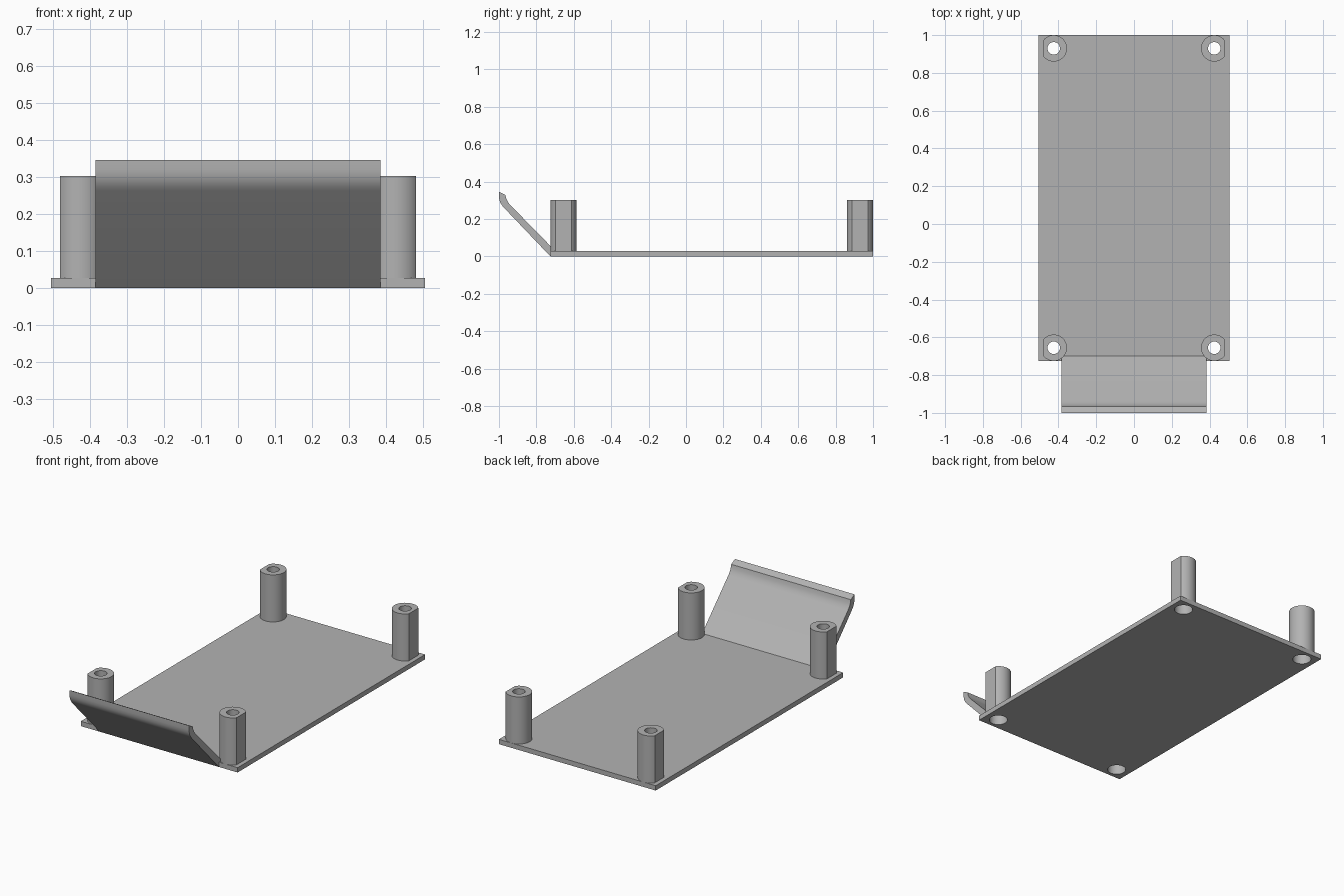
import bpy
import bmesh
from math import cos, sin, tau, radians

cube = bpy.data.objects.get("Cube")
if cube:
    bpy.data.objects.remove(cube, do_unlink=True)

# Shared dimensions
PLATE_T = 0.028
POST_TOP = 0.302
POST_R, FLAT_X = 0.07, 0.055
HOLE_R, BORE_R, BORE_TOP = 0.033, 0.05, 0.2
POST_X, FRONT_Y, BACK_Y = 0.425, -0.655, 0.93
SEGMENTS = 48

grey = bpy.data.materials.new("plain grey")
grey.use_nodes = True
GREY = (0.45, 0.45, 0.45, 1)
grey.diffuse_color = GREY
grey.node_tree.nodes["Principled BSDF"].inputs["Base Color"].default_value = GREY


def finish(name, bm):
    bmesh.ops.recalc_face_normals(bm, faces=bm.faces)
    mesh = bpy.data.meshes.new(name)
    bm.to_mesh(mesh)
    bm.free()
    mesh.materials.append(grey)
    obj = bpy.data.objects.new(name, mesh)
    bpy.context.collection.objects.link(obj)
    return obj


def activate(obj):
    bpy.ops.object.select_all(action="DESELECT")
    obj.select_set(True)
    bpy.context.view_layer.objects.active = obj


def smooth(obj):
    activate(obj)
    bpy.ops.object.shade_smooth_by_angle(angle=radians(28))


def prism(name, profile, axis_point, start, end):
    """Extrude a closed profile between two positions."""
    bm = bmesh.new()
    a, b = [[bm.verts.new(axis_point(p, s)) for p in profile] for s in (start, end)]
    bm.faces.new(a)
    bm.faces.new(b)
    for i in range(len(a)):
        j = (i + 1) % len(a)
        bm.faces.new((a[i], a[j], b[j], b[i]))
    return finish(name, bm)


def circle(radius, cx=0, cy=0):
    return [(cx + radius * cos(tau * i / SEGMENTS), cy + radius * sin(tau * i / SEGMENTS))
            for i in range(SEGMENTS)]


def upright(p, z):
    return (p[0], p[1], z)


def sideways(p, x):
    return (x, p[0], p[1])


def post(name, cx, cy):
    """Hollow stepped post with a flat on its outer side."""
    side = 1 if cx > 0 else -1
    rings = [(POST_R, PLATE_T), (POST_R, POST_TOP), (HOLE_R, POST_TOP),
             (HOLE_R, BORE_TOP), (BORE_R, BORE_TOP), (BORE_R, PLATE_T)]
    bm = bmesh.new()
    loops = [[bm.verts.new((cx + side * min(x, FLAT_X), cy + y, z))
              for x, y in circle(r)] for r, z in rings]
    for k, a in enumerate(loops):
        b = loops[(k + 1) % len(loops)]
        for i in range(SEGMENTS):
            j = (i + 1) % SEGMENTS
            bm.faces.new((a[i], a[j], b[j], b[i]))
    smooth(finish(name, bm))


# Base plate
outline = [(-0.505, -0.725), (0.505, -0.725), (0.505, 1), (-0.505, 1)]
base = prism("base_plate", outline, upright, 0, PLATE_T)

# Posts, each with a matching hole through the plate
for end, y in (("front", FRONT_Y), ("back", BACK_Y)):
    for side, x in (("left", POST_X), ("right", -POST_X)):
        post(f"{end}_{side}_post", x, y)
        cutter = prism("hole_cutter", circle(BORE_R, x, y), upright, -0.1, 0.1)
        cutter.hide_render = True
        cut = base.modifiers.new("hole", "BOOLEAN")
        cut.operation = "DIFFERENCE"
        cut.solver = "EXACT"
        cut.object = cutter
        activate(base)
        bpy.ops.object.modifier_apply(modifier=cut.name)
        bpy.data.objects.remove(cutter, do_unlink=True)
smooth(base)

# Sloping front flap with a curved lip
flap_profile = [(-0.725, 0), (-0.975, 0.262), (-0.985, 0.274), (-0.993, 0.288),
                (-0.998, 0.303), (-1, 0.32), (-1, 0.346), (-0.966, 0.328),
                (-0.961, 0.308), (-0.952, 0.29), (-0.94, 0.275), (-0.698, 0.028),
                (-0.698, 0.001)]
flap = prism("front_flap", flap_profile, sideways, -0.385, 0.385)
smooth(flap)
